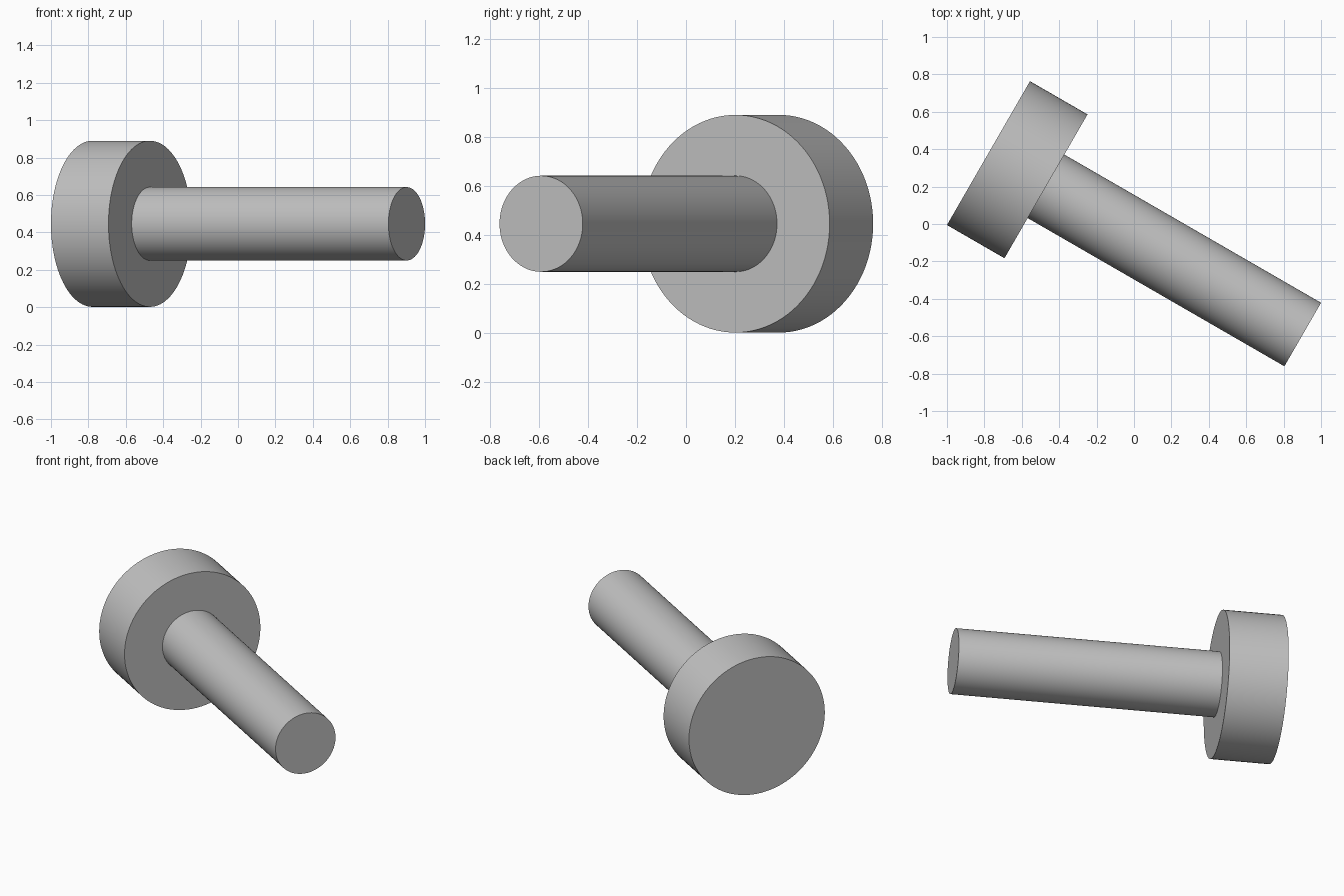
import bpy, bmesh, math
from mathutils import Matrix, Vector

if "Cube" in bpy.data.objects:
    bpy.data.objects.remove(bpy.data.objects["Cube"])

HEAD_R, SHAFT_R = 0.444, 0.196
HEAD_LEN, TOTAL_LEN = 0.355, 1.94
SIDES = 96

# Single plain grey
grey = bpy.data.materials.new("plain grey")
grey.use_nodes = True
colour = (0.53, 0.53, 0.53, 1)
grey.diffuse_color = colour
grey.node_tree.nodes["Principled BSDF"].inputs["Base Color"].default_value = colour

# Local z runs along the bolt, from the back of the head to the shaft tip
axis = Vector((math.cos(math.radians(30)), -math.sin(math.radians(30)), 0))
placement = Matrix.Translation((-0.778, 0.379, 0.446)) @ axis.to_track_quat('Z', 'Y').to_matrix().to_4x4()


def lathe(name, profile):
    """Revolve (radius, height) points around the bolt axis."""
    bm = bmesh.new()
    verts = [bm.verts.new((r, 0, h)) for r, h in profile]
    edges = [bm.edges.new(pair) for pair in zip(verts, verts[1:])]
    bmesh.ops.spin(bm, geom=verts + edges, cent=(0, 0, 0), axis=(0, 0, 1),
                   angle=2 * math.pi, steps=SIDES, use_duplicate=False)
    bmesh.ops.remove_doubles(bm, verts=bm.verts, dist=0.0001)
    bmesh.ops.recalc_face_normals(bm, faces=bm.faces)
    # Make sure the wall normals point away from the axis
    wall = max(bm.faces, key=lambda f: f.calc_center_median().xy.length)
    if wall.normal.xy.dot(wall.calc_center_median().xy) < 0:
        bmesh.ops.reverse_faces(bm, faces=bm.faces)
    mesh = bpy.data.meshes.new(name)
    bm.to_mesh(mesh)
    bm.free()
    mesh.materials.append(grey)
    obj = bpy.data.objects.new(name, mesh)
    bpy.context.collection.objects.link(obj)
    obj.matrix_world = placement
    bpy.ops.object.select_all(action='DESELECT')
    obj.select_set(True)
    bpy.context.view_layer.objects.active = obj
    bpy.ops.object.shade_smooth_by_angle(angle=math.radians(30))
    return obj


# Thick disc head, with its front face ending where the shaft begins
lathe("bolt_head", [(0, 0), (HEAD_R, 0), (HEAD_R, HEAD_LEN), (SHAFT_R, HEAD_LEN)])

# Plain round shaft with a flat tip
lathe("bolt_shaft", [(SHAFT_R, HEAD_LEN), (SHAFT_R, TOTAL_LEN), (0, TOTAL_LEN)])
